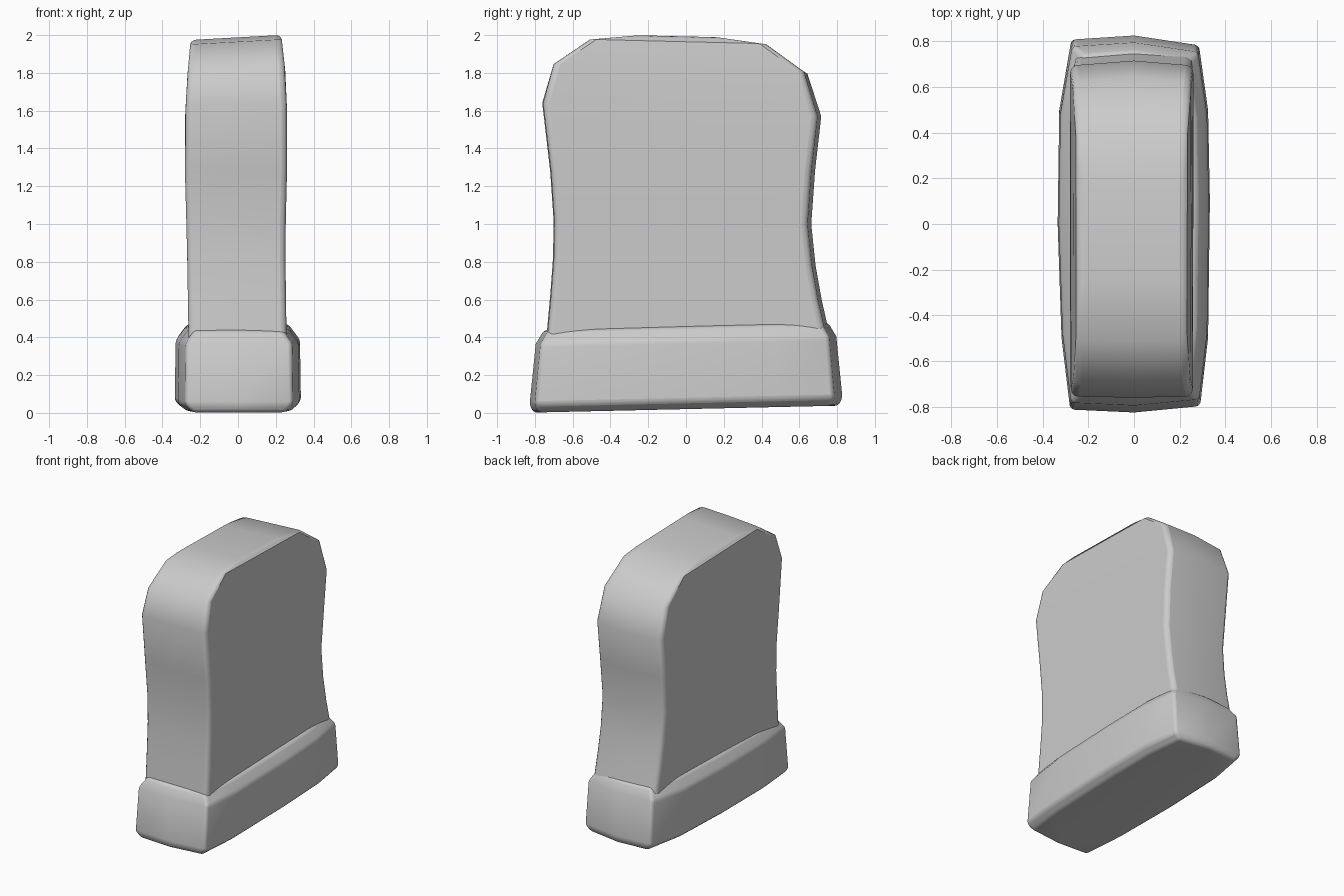
import bpy, bmesh

if "Cube" in bpy.data.objects:
    bpy.data.objects.remove(bpy.data.objects["Cube"])


def finish(name, bm, width, limit):
    """Turn a bmesh into a smooth-shaded object with rounded edges."""
    bmesh.ops.recalc_face_normals(bm, faces=bm.faces)
    me = bpy.data.meshes.new(name)
    bm.to_mesh(me)
    bm.free()
    ob = bpy.data.objects.new(name, me)
    bpy.context.collection.objects.link(ob)
    mod = ob.modifiers.new("rounded_edges", 'BEVEL')
    mod.width, mod.segments = width, 3
    mod.limit_method, mod.angle_limit = 'ANGLE', limit
    bpy.ops.object.select_all(action='DESELECT')
    bpy.context.view_layer.objects.active = ob
    ob.select_set(True)
    bpy.ops.object.shade_smooth_by_angle(angle=0.8)
    return ob


def bridge(bm, a, b):
    n = len(a)
    for i in range(n):
        j = (i + 1) % n
        bm.faces.new((a[i], a[j], b[j], b[i]))


def lerp(table, z):
    for (z0, a), (z1, b) in zip(table, table[1:]):
        if z <= z1:
            t = max(0, (z - z0) / (z1 - z0))
            return a + (b - a) * t
    return table[-1][1]


# Plinth: bowed footprint lofted through chamfered, slightly tilted rings
foot = [(-.28, -.815), (0, -.828), (.29, -.80), (.325, -.5), (.333, .1), (.325, .5),
        (.285, .785), (0, .828), (-.275, .81), (-.328, .5), (-.335, 0), (-.318, -.5)]
levels = [(.05, .02, .02), (0, 0, .062), (.005, .032, .385), (.06, .075, .458)]
bm = bmesh.new()
rings = []
for ix, iy, z in levels:
    tilt = .024 if z > .2 else .022
    rings.append([bm.verts.new((x * (1 - ix / .33), y * (1 - iy / .82), z + tilt * y))
                  for x, y in foot])
for a, b in zip(rings, rings[1:]):
    bridge(bm, a, b)
bm.faces.new(rings[0])
bm.faces.new(rings[-1])
finish("plinth", bm, .018, .5)

# Headstone: waisted, round-shouldered profile lofted across the thickness
left = [(-.735, .40), (-.715, .62), (-.70, .82), (-.697, 1.02), (-.715, 1.28),
        (-.757, 1.64), (-.70, 1.835), (-.51, 1.965), (-.25, 1.988)]
right = [(.745, .40), (.70, .60), (.668, .78), (.645, 1.0), (.665, 1.28),
         (.698, 1.57), (.625, 1.795), (.425, 1.94), (.16, 1.978)]
profile = left + right[::-1]
n = len(profile)
back_x = [(.4, -.262), (.9, -.27), (1.25, -.281), (1.55, -.281), (1.8, -.268), (2, -.25)]
front_x = [(.4, .257), (.9, .25), (1.3, .26), (1.6, .26), (1.8, .25), (2, .228)]
bm = bmesh.new()
layers = []
for side in (-1, 0, 1):
    loop = []
    for y, z in profile:
        x = 0 if side == 0 else lerp(back_x if side < 0 else front_x, z)
        bow = (.018 if y > .5 else -.004 if y < -.5 else 0) * (1 if side == 0 else -.2)
        loop.append(bm.verts.new((x, y + bow, z + .055 * x * (z > 1.7))))
    layers.append(loop)
for a, b in zip(layers, layers[1:]):
    bridge(bm, a, b)
for loop in (layers[0], layers[-1]):
    for i in range(n // 2 - 1):
        bm.faces.new((loop[i], loop[i + 1], loop[n - 2 - i], loop[n - 1 - i]))
bm.faces.new([l[0] for l in layers] + [l[-1] for l in layers[::-1]])
finish("headstone", bm, .042, 1.05)
